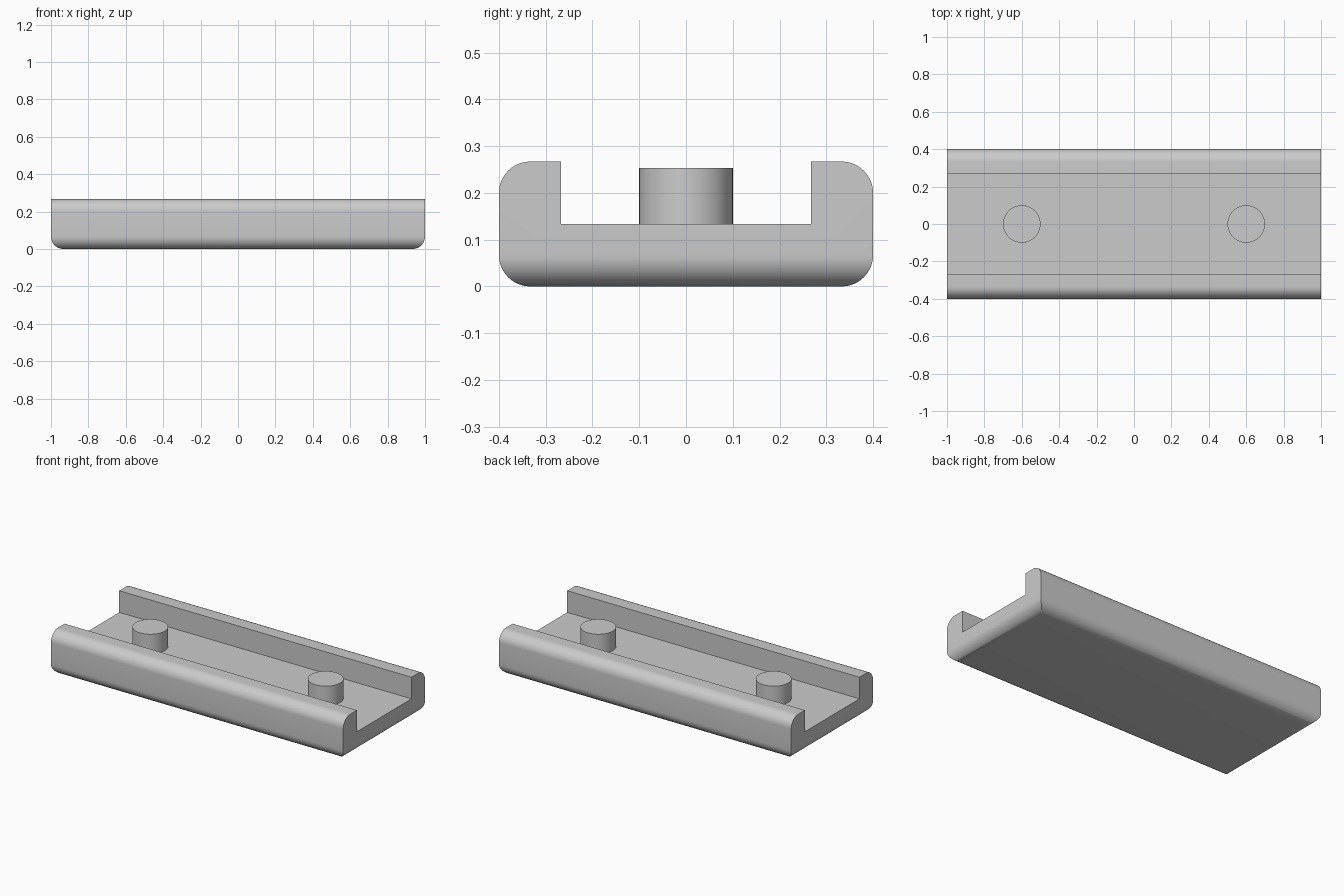
import bpy
import bmesh
from math import sin, cos, pi

old = bpy.data.objects.get("Cube")
if old:
    bpy.data.objects.remove(old, do_unlink=True)

HALF_X, HALF_Y, HEIGHT = 1.0, 0.4, 0.267
FLOOR, SLOT, R = 0.133, 0.267, 0.067
STEPS = 12

grey = bpy.data.materials.new("plain grey")
grey.use_nodes = True
colour = (0.6, 0.6, 0.6, 1)
grey.diffuse_color = colour
grey.node_tree.nodes["Principled BSDF"].inputs["Base Color"].default_value = colour


def finish(obj):
    obj.data.materials.append(grey)
    bpy.ops.object.select_all(action="DESELECT")
    obj.select_set(True)
    bpy.context.view_layer.objects.active = obj
    bpy.ops.object.shade_smooth_by_angle(angle=pi / 6)


# Half of the channel cross-section: rounded bottom, rounded rim, slot wall
angles = [pi / 2 * i / STEPS for i in range(STEPS + 1)]
lower = [(HALF_Y - R + R * sin(a), R - R * cos(a)) for a in angles]
upper = [(HALF_Y - R + R * cos(a), HEIGHT - R + R * sin(a)) for a in angles]
half = lower + upper + [(SLOT, HEIGHT), (SLOT, FLOOR)]
profile = half + [(-y, z) for y, z in reversed(half)]
count = len(profile)

# Channel tray: the ends are pulled in along the same bottom rounding
bm = bmesh.new()
ends = []
for side in (-1, 1):
    ring = []
    for y, z in profile:
        d = max(R - z, 0)
        inset = R - max(R * R - d * d, 0) ** 0.5
        ring.append(bm.verts.new((side * (HALF_X - inset), y, z)))
    ends.append(ring)
    for i in range(STEPS):
        bm.faces.new((ring[i], ring[i + 1], ring[-2 - i], ring[-1 - i]))
    bm.faces.new(ring[STEPS:count - STEPS])
a, b = ends
for i in range(count):
    j = (i + 1) % count
    bm.faces.new((a[i], a[j], b[j], b[i]))
bmesh.ops.recalc_face_normals(bm, faces=bm.faces)
mesh = bpy.data.meshes.new("channel_tray")
bm.to_mesh(mesh)
bm.free()
tray = bpy.data.objects.new("channel_tray", mesh)
bpy.context.collection.objects.link(tray)
finish(tray)

# Two round pegs standing on the channel floor
PEG_TOP, SUNK = 0.253, 0.02
for name, x in (("left_peg", 0.6), ("right_peg", -0.6)):
    depth = PEG_TOP - FLOOR + SUNK
    bpy.ops.mesh.primitive_cylinder_add(
        vertices=64, radius=0.1, depth=depth, location=(x, 0, PEG_TOP - depth / 2))
    peg = bpy.context.object
    peg.name = name
    finish(peg)
